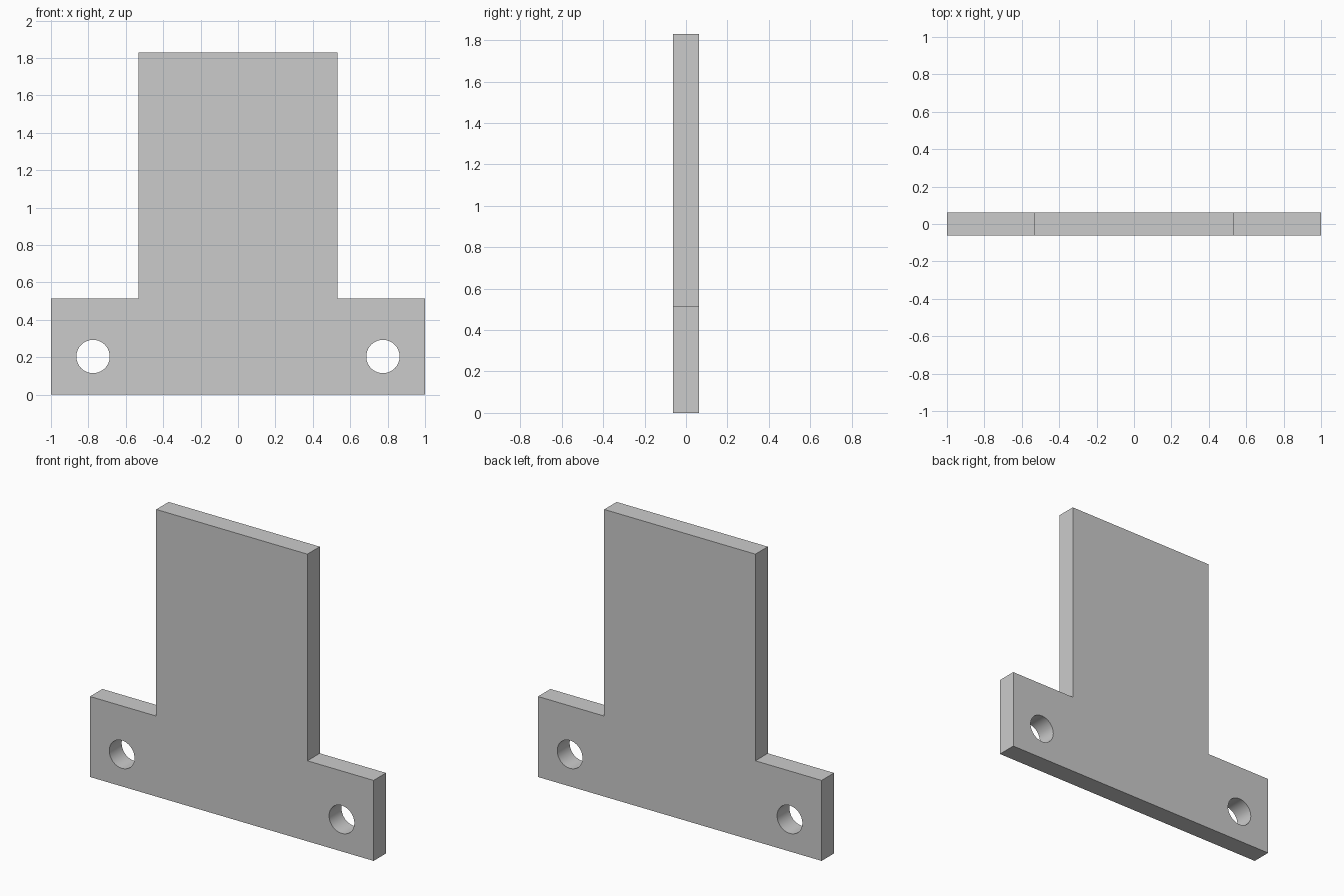
import bpy, bmesh, math

if "Cube" in bpy.data.objects:
    bpy.data.objects.remove(bpy.data.objects["Cube"])

HALF_THICK = 0.0625
HOLE_X, HOLE_Z, HOLE_R = 0.775, 0.204, 0.089

# Right half of the T-shaped outline (x, z), mirrored for the left half
right = [(1.0, 0.0), (1.0, 0.513), (0.533, 0.513), (0.533, 1.83)]
outline = right + [(-x, z) for x, z in reversed(right)]

# Plate: outline face extruded through the thickness
bm = bmesh.new()
face = bm.faces.new([bm.verts.new((x, -HALF_THICK, z)) for x, z in outline])
ext = bmesh.ops.extrude_face_region(bm, geom=[face])
verts = [g for g in ext["geom"] if isinstance(g, bmesh.types.BMVert)]
bmesh.ops.translate(bm, verts=verts, vec=(0, 2 * HALF_THICK, 0))
bmesh.ops.recalc_face_normals(bm, faces=bm.faces)
mesh = bpy.data.meshes.new("mounting_plate")
bm.to_mesh(mesh)
bm.free()
plate = bpy.data.objects.new("mounting_plate", mesh)
bpy.context.collection.objects.link(plate)

# Screw holes: one round cutter on each side
for side in (-1, 1):
    bpy.ops.mesh.primitive_cylinder_add(
        vertices=64, radius=HOLE_R, depth=0.4,
        location=(side * HOLE_X, 0, HOLE_Z), rotation=(math.pi / 2, 0, 0))
    cutter = bpy.context.object
    cutter.name = "hole_cutter"
    cutter.hide_render = True
    bpy.context.view_layer.objects.active = plate
    mod = plate.modifiers.new("screw_hole", "BOOLEAN")
    mod.operation = "DIFFERENCE"
    mod.solver = "EXACT"
    mod.object = cutter
    bpy.ops.object.modifier_apply(modifier=mod.name)
    bpy.data.objects.remove(cutter)

# Smooth hole walls, crisp plate edges
bpy.ops.object.select_all(action="DESELECT")
plate.select_set(True)
bpy.context.view_layer.objects.active = plate
bpy.ops.object.shade_smooth_by_angle(angle=math.radians(30))
